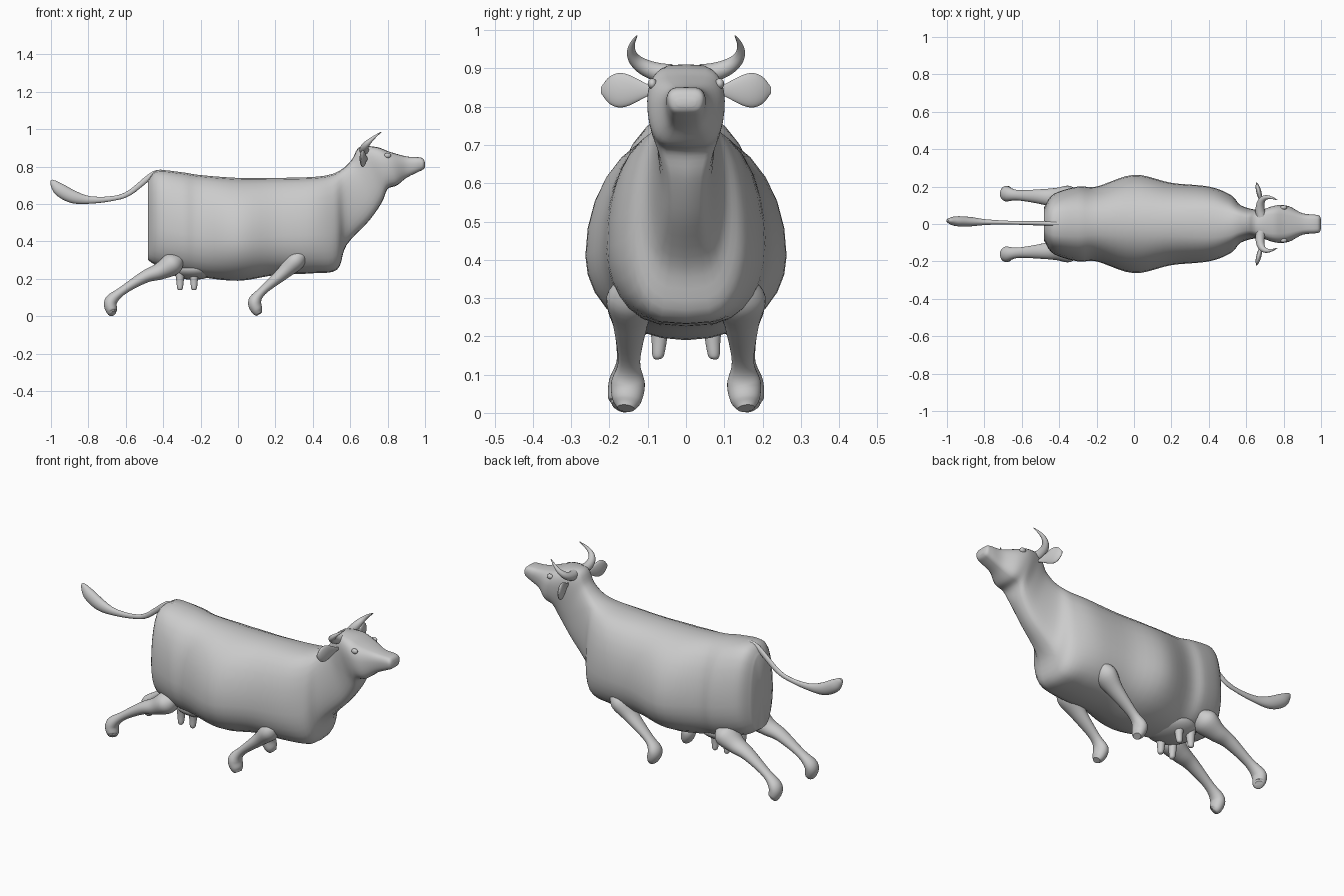
import bpy
import bmesh
import math
from mathutils import Vector

if "Cube" in bpy.data.objects:
    bpy.data.objects.remove(bpy.data.objects["Cube"], do_unlink=True)

SIDES = 28
STEPS = 5

hide = bpy.data.materials.new("plain_grey")
hide.use_nodes = True
grey = (0.6, 0.6, 0.6, 1)
hide.diffuse_color = grey
hide.node_tree.nodes["Principled BSDF"].inputs["Base Color"].default_value = grey


def smooth_rows(rows):
    """Pass a smooth curve through the rows of numbers."""
    out = []
    last = len(rows) - 1
    for i in range(last):
        before, start = rows[max(i - 1, 0)], rows[i]
        end, after = rows[i + 1], rows[min(i + 2, last)]
        for step in range(STEPS):
            t = step / STEPS
            ease = t * t * (3 - 2 * t)
            leave = t * (1 - t) ** 2 / 2
            arrive = t * t * (t - 1) / 2
            out.append([q + (r - q) * ease + (r - p) * leave + (s - q) * arrive
                        for p, q, r, s in zip(before, start, end, after)])
    return out + [list(rows[last])]


def finish(obj, name):
    """Name, colour and smooth the object."""
    obj.name = name
    obj.data.name = name
    obj.data.materials.append(hide)
    bpy.ops.object.select_all(action="DESELECT")
    obj.select_set(True)
    bpy.context.view_layer.objects.active = obj
    bpy.ops.object.shade_smooth_by_angle(angle=math.radians(50))


def skin(name, rings):
    """Join rings of points into one closed, smooth object."""
    bm = bmesh.new()
    loops = [[bm.verts.new(point) for point in ring] for ring in rings]
    for a, b in zip(loops, loops[1:]):
        for i in range(SIDES):
            j = (i + 1) % SIDES
            bm.faces.new((a[i], a[j], b[j], b[i]))
    for ring in (loops[0], loops[-1]):
        pole = bm.verts.new(sum((v.co for v in ring), Vector()) / SIDES)
        for i in range(SIDES):
            bm.faces.new((ring[i], ring[(i + 1) % SIDES], pole))
    bmesh.ops.recalc_face_normals(bm, faces=bm.faces)
    mesh = bpy.data.meshes.new(name)
    bm.to_mesh(mesh)
    bm.free()
    obj = bpy.data.objects.new(name, mesh)
    bpy.context.collection.objects.link(obj)
    finish(obj, name)


def trunk(name, rows):
    """Egg-shaped sections between a top point and a bottom point."""
    rings = []
    for top_x, top_z, low_x, low_z, width in smooth_rows(rows):
        # The widest level rises from the belly towards the head
        widest = min(max(top_x - 0.1, 0.4), 0.6)
        # Round at the belly, boxy at the hips and the head
        power = max(0.95 - 0.7 * abs(top_x), 0.45)
        ring = []
        for i in range(SIDES):
            angle = math.tau * i / SIDES
            up, out = math.cos(angle), math.sin(angle)
            level = widest + up * (1 - widest if up > 0 else widest)
            ring.append((low_x + (top_x - low_x) * level,
                         math.copysign(width * abs(out) ** power, out),
                         low_z + (top_z - low_z) * level))
        rings.append(ring)
    skin(name, rings)


def limb(name, rows, side=1, ref=(0, 1, 0), flat=1):
    """Oval sections along a path of x, y, z and radius."""
    rows = smooth_rows(rows)
    points = [Vector((x, y * side, z)) for x, y, z, radius in rows]
    ends = [points[0]] + points + [points[-1]]
    rings = []
    for i, point in enumerate(points):
        radius = rows[i][-1]
        tangent = (ends[i + 2] - ends[i]).normalized()
        u = Vector(ref)
        u = (u - tangent * u.dot(tangent)).normalized()
        v = tangent.cross(u)
        turns = [math.tau * k / SIDES for k in range(SIDES)]
        rings.append([point + radius * (u * flat * math.cos(turn) + v * math.sin(turn))
                      for turn in turns])
    skin(name, rings)


def splay(start_y, end_y, rows):
    """Give a side-view path of x, z and radius an even sideways drift."""
    return [(x, start_y + (end_y - start_y) * i / (len(rows) - 1), z, radius)
            for i, (x, z, radius) in enumerate(rows)]


def pair(name, rows, **shape):
    for label, side in (("left_", 1), ("right_", -1)):
        limb(label + name, rows, side, **shape)


def ball(name, location, scale):
    bpy.ops.mesh.primitive_uv_sphere_add(segments=SIDES, location=location, scale=scale)
    finish(bpy.context.object, name)


# Barrel: x, top, bottom, half width
barrel = [
    (-.48, .73, .3, .09), (-.43, .78, .27, .16), (-.3, .77, .23, .2),
    (-.2, .755, .21, .2), (0, .74, .19, .263), (.2, .74, .22, .22),
    (.4, .745, .23, .2)]
# Neck and head: tilted sections from the crest to the throat
neck_and_head = [
    (.5, .76, .53, .25, .155), (.56, .79, .58, .38, .1),
    (.61, .84, .7, .51, .075), (.65, .905, .77, .61, .08),
    (.74, .905, .8, .68, .1), (.81, .88, .85, .7, .095),
    (.9, .855, .9, .74, .058), (.97, .85, .96, .77, .05),
    (.992, .84, .99, .785, .044), (1, .82, 1, .8, .025)]
trunk("body_and_head", [(x, top, x, low, width) for x, top, low, width in barrel]
      + neck_and_head)

# Legs stretched backwards, ending in hooves
pair("hind_leg", splay(.125, .175, [
    (-.31, .31, .03), (-.35, .28, .06), (-.42, .24, .045), (-.5, .21, .033),
    (-.62, .135, .023), (-.68, .08, .034), (-.675, .03, .03), (-.668, .015, .018)]),
     flat=1.2)
pair("front_leg", splay(.14, .157, [
    (.36, .35, .02), (.31, .3, .052), (.24, .23, .036), (.13, .135, .023),
    (.09, .08, .035), (.1, .035, .031), (.112, .012, .018)]), flat=1.25)

# Tail with a tuft
limb("tail", splay(0, .02, [
    (-.38, .76, .018), (-.45, .76, .016), (-.58, .66, .014), (-.67, .63, .013),
    (-.79, .622, .02), (-.88, .638, .034), (-.95, .675, .035),
    (-.985, .71, .02), (-.998, .727, .006)]), flat=.75)

# Horns sweep out and up, ears are flat leaves
spread = [i / 8 for i in range(9)]
pair("horn", [(.68 - .06 * t + .145 * t * t, .04 + .103 * math.sin(2.1 * t),
               .885 + .1 * t ** 1.6, .002 + .024 * (1 - t ** 1.5)) for t in spread],
     ref=(1, 0, 0))
pair("ear", [(.69 - .035 * t, .08 + .142 * t, .843,
              .008 + .037 * abs(math.sin(math.pi * t ** 1.6)) ** .8) for t in spread],
     ref=(1, 0, 0), flat=.3)

# Eyes, udder and teats
for label, side in (("left", 1), ("right", -1)):
    ball(label + "_eye", (.8, .088 * side, .86), (.018, .012, .014))
ball("udder", (-.24, 0, .255), (.13, .13, .06))
for place, x in (("rear", -.31), ("front", -.235)):
    pair(place + "_teat", [(x, .07, .24, .026), (x, .07, .19, .02),
                           (x, .073, .15, .015), (x, .073, .14, .007)])
